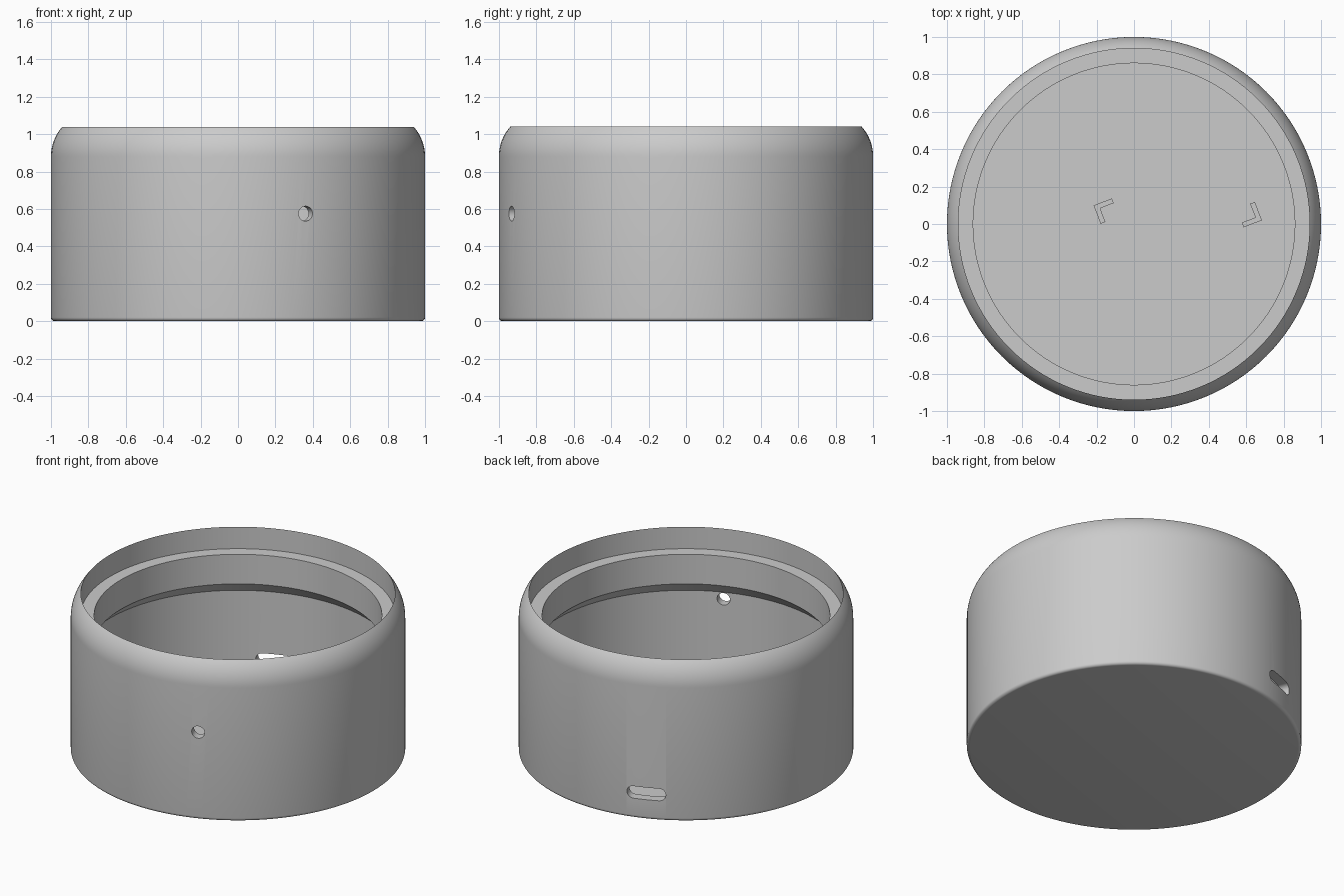
import bpy, bmesh, math
from mathutils import Matrix, Vector

if "Cube" in bpy.data.objects:
    bpy.data.objects.remove(bpy.data.objects["Cube"])

SEGMENTS = 128
AXIS = math.radians(21.2)          # turn of the wall openings and brackets
FLOOR = 0.06

grey = bpy.data.materials.new("plain_grey")
grey.diffuse_color = (0.6, 0.6, 0.6, 1)
grey.use_nodes = True
grey.node_tree.nodes["Principled BSDF"].inputs["Base Color"].default_value = grey.diffuse_color


def make_object(name, bm, matrix=Matrix()):
    bmesh.ops.recalc_face_normals(bm, faces=bm.faces)
    bm.transform(matrix)
    mesh = bpy.data.meshes.new(name)
    bm.to_mesh(mesh)
    bm.free()
    mesh.materials.append(grey)
    ob = bpy.data.objects.new(name, mesh)
    bpy.context.collection.objects.link(ob)
    return ob


def revolve(name, profile):
    bm = bmesh.new()
    verts = [bm.verts.new((r, 0, z)) for r, z in profile]
    edges = [bm.edges.new(pair) for pair in zip(verts, verts[1:])]
    bmesh.ops.spin(bm, geom=verts + edges, cent=(0, 0, 0), axis=(0, 0, 1),
                   angle=math.tau, steps=SEGMENTS)
    bmesh.ops.remove_doubles(bm, verts=bm.verts, dist=1e-5)
    return make_object(name, bm)


def prism(name, outline, depth, matrix):
    bm = bmesh.new()
    face = bm.faces.new([bm.verts.new((x, y, 0)) for x, y in outline])
    top = bmesh.ops.extrude_face_region(bm, geom=[face])["geom"]
    bmesh.ops.translate(bm, vec=(0, 0, depth),
                        verts=[v for v in top if isinstance(v, bmesh.types.BMVert)])
    return make_object(name, bm, matrix)


def arc(cx, cy, r, start, end, steps):
    angles = [math.radians(start + (end - start) * i / steps) for i in range(steps + 1)]
    return [(cx + r * math.cos(a), cy + r * math.sin(a)) for a in angles]


# cup shell: floor, wall, rounded shoulder, knife-edge rim, ledge, undercut cavity
profile = [(0, 0)]
profile += arc(0.98, 0.02, 0.02, -90, 0, 5)
profile += arc(0.76, 0.88, 0.24, 0, 41.6, 12)
rim_r, rim_z = profile[-1]
profile += [(rim_r, 0.895), (0.86, 0.895), (0.86, 0.70), (0.94, 0.62),
            (0.94, FLOOR), (0, FLOOR)]
cup = revolve("cup_shell", profile)

# openings through the wall: round hole at the front, rounded slot at the back
hole = arc(0, 0, 0.04, 0, 360 - 15, 23)
slot = arc(0.08, 0, 0.04, -90, 90, 10) + arc(-0.08, 0, 0.04, 90, 270, 10)
for name, outline, z, turn in (("hole_cutter", hole, 0.575, AXIS),
                               ("slot_cutter", slot, 0.17, AXIS + math.pi)):
    place = (Matrix.Rotation(turn, 4, "Z") @ Matrix.Translation((0, -0.8, z))
             @ Matrix.Rotation(math.pi / 2, 4, "X"))
    cutter = prism(name, outline, 0.4, place)
    cutter.hide_render = True
    mod = cup.modifiers.new(name, "BOOLEAN")
    mod.operation, mod.solver, mod.object = "DIFFERENCE", "EXACT", cutter
    bpy.context.view_layer.objects.active = cup
    bpy.ops.object.modifier_apply(modifier=name)
    bpy.data.objects.remove(cutter)

bpy.ops.object.select_all(action="DESELECT")
cup.select_set(True)
bpy.context.view_layer.objects.active = cup
bpy.ops.object.shade_smooth_by_angle(angle=math.radians(25))

# L-shaped corner brackets standing on the floor
L, W = 0.105, 0.027
bracket = [(0, 0), (L, 0), (L, -W), (W, -W), (W, -L), (0, -L)]
for name, corner, turn in (("left_bracket", (-0.216, 0.099), AXIS),
                           ("right_bracket", (0.684, 0.020), AXIS + math.pi)):
    prism(name, bracket, 0.06,
          Matrix.Translation(Vector((*corner, FLOOR - 0.005)))
          @ Matrix.Rotation(turn, 4, "Z"))
